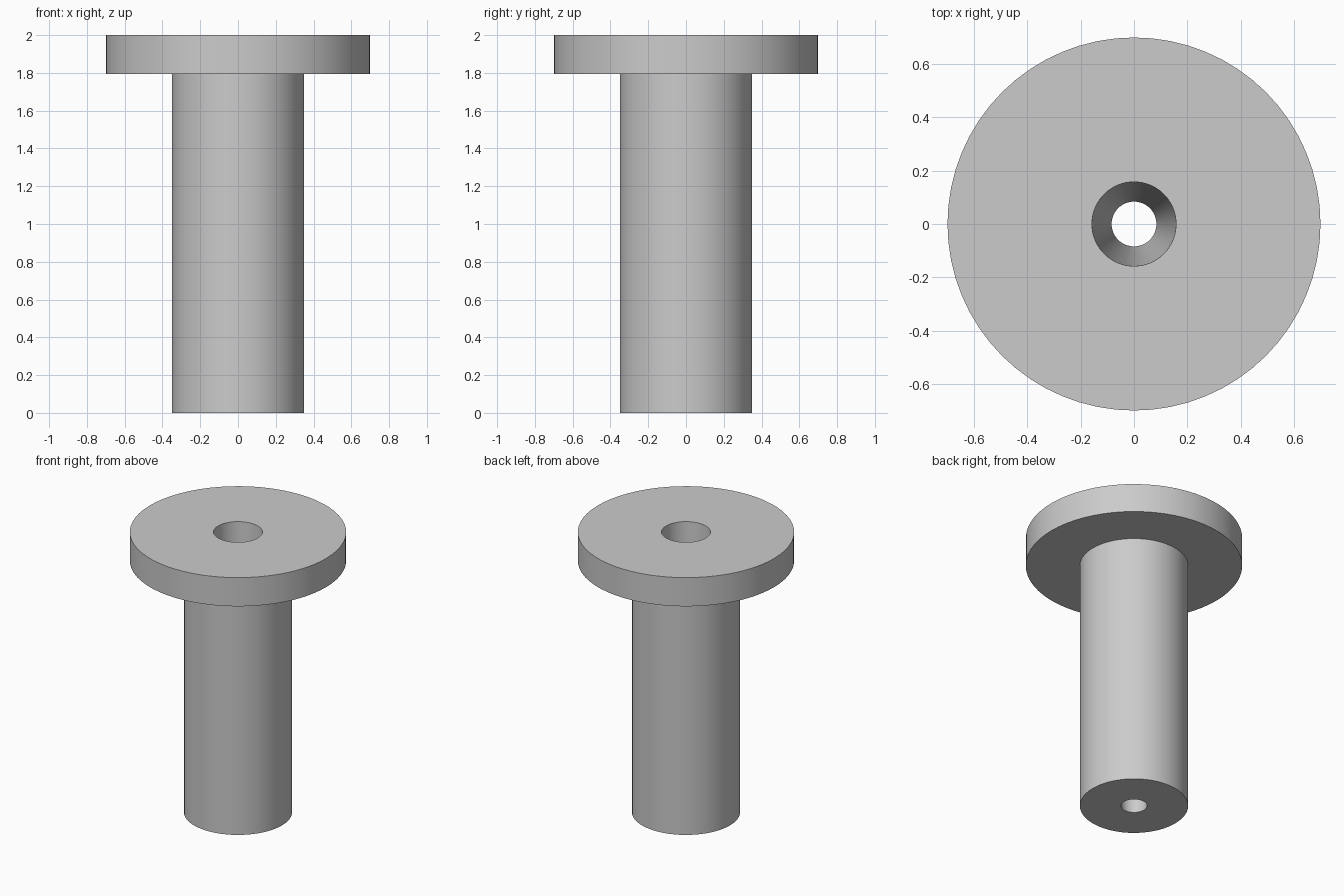
import bpy
import bmesh
from math import cos, sin, tau

SEGMENTS = 64

if "Cube" in bpy.data.objects:
    bpy.data.objects.remove(bpy.data.objects["Cube"], do_unlink=True)

grey = bpy.data.materials.new("plain_grey")
grey.use_nodes = True
colour = (0.6, 0.6, 0.6, 1)
grey.diffuse_color = colour
grey.node_tree.nodes["Principled BSDF"].inputs["Base Color"].default_value = colour


def revolve(name, profile):
    """Turn a closed (radius, height) profile around the z axis."""
    bm = bmesh.new()
    rings = [[bm.verts.new((r * cos(tau * i / SEGMENTS), r * sin(tau * i / SEGMENTS), z))
              for i in range(SEGMENTS)] for r, z in profile]
    for a, b in zip(rings, rings[1:] + rings[:1]):
        for i in range(SEGMENTS):
            j = (i + 1) % SEGMENTS
            bm.faces.new((a[i], a[j], b[j], b[i]))
    bmesh.ops.recalc_face_normals(bm, faces=bm.faces)
    mesh = bpy.data.meshes.new(name)
    bm.to_mesh(mesh)
    bm.free()
    mesh.materials.append(grey)
    obj = bpy.data.objects.new(name, mesh)
    bpy.context.collection.objects.link(obj)
    bpy.ops.object.select_all(action="DESELECT")
    obj.select_set(True)
    bpy.context.view_layer.objects.active = obj
    bpy.ops.object.shade_smooth_by_angle()
    return obj


# Shaft and flange turned as one piece, with a tapered bore right through
shaft_radius, flange_radius = 0.35, 0.70
flange_base, height = 1.795, 2.0
bore_bottom, bore_top = 0.084, 0.158
revolve("flanged_bushing", [
    (bore_bottom, 0), (shaft_radius, 0), (shaft_radius, flange_base),
    (flange_radius, flange_base), (flange_radius, height), (bore_top, height),
])
